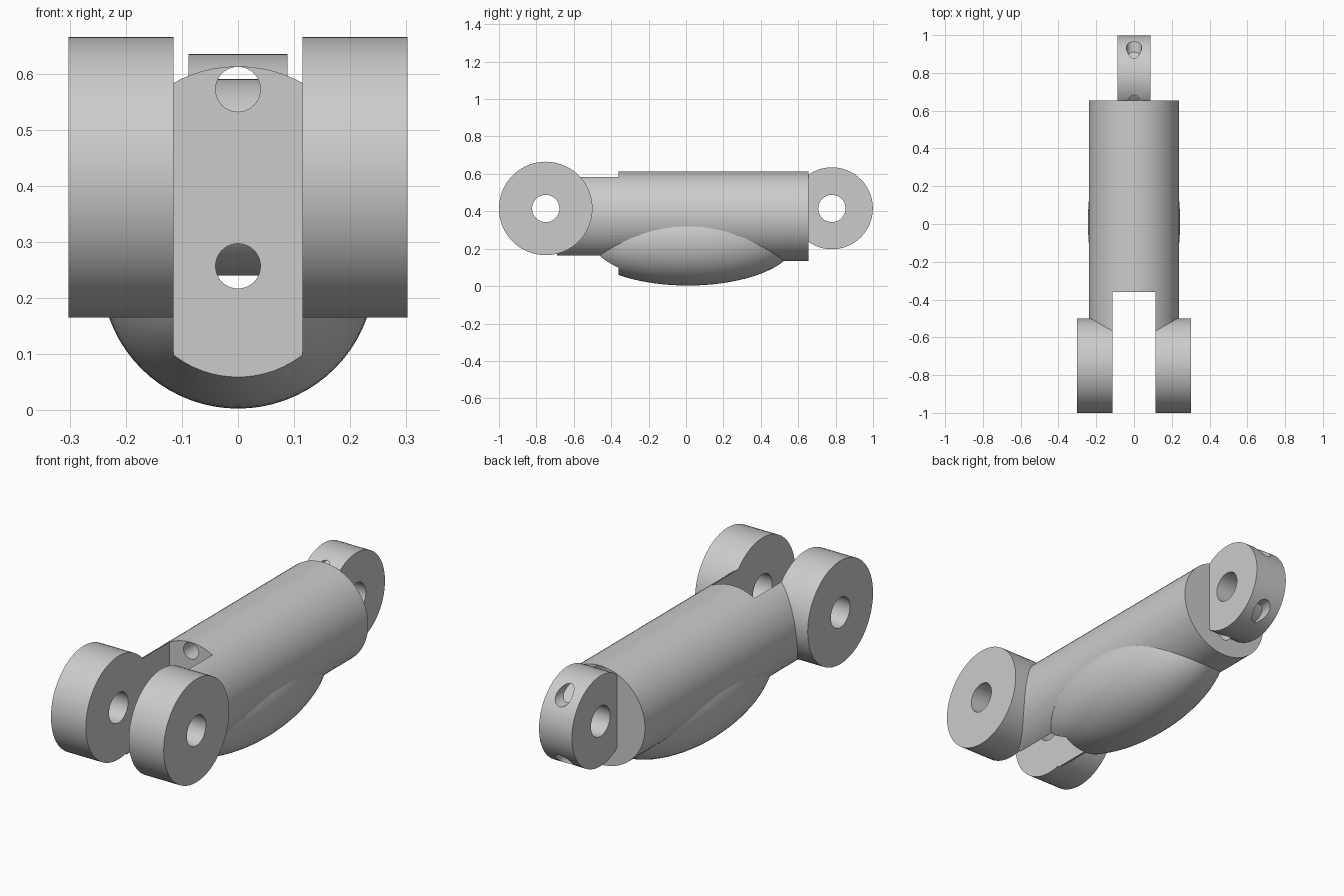
import bpy
import math

if "Cube" in bpy.data.objects:
    bpy.data.objects.remove(bpy.data.objects["Cube"], do_unlink=True)

grey = bpy.data.materials.new("plain grey")
grey.use_nodes = True
grey.diffuse_color = (0.6, 0.6, 0.6, 1)
grey.node_tree.nodes["Principled BSDF"].inputs["Base Color"].default_value = (0.6, 0.6, 0.6, 1)

AXLE_Z = 0.415      # height of both pivot axles
FRONT_Y, REAR_Y = -0.75, 0.78
BODY_Z, BODY_R = 0.374, 0.239
SLOT_HALF, SLOT_END = 0.115, -0.36


def cylinder(name, axis, radius, start, end, across, z, sides=72):
    """Cylinder along x or y; 'across' is its position on the other level axis."""
    mid = (start + end) / 2
    if axis == "X":
        place, turn = (mid, across, z), (0, math.pi / 2, 0)
    else:
        place, turn = (across, mid, z), (math.pi / 2, 0, 0)
    bpy.ops.mesh.primitive_cylinder_add(vertices=sides, radius=radius, depth=end - start,
                                        location=place, rotation=turn)
    obj = bpy.context.object
    obj.name = name
    obj.data.materials.append(grey)
    return obj


def combine(target, tool, operation):
    """Apply a boolean and remove the tool."""
    tool.hide_render = True
    mod = target.modifiers.new("combine", "BOOLEAN")
    mod.operation = operation
    mod.solver = "EXACT"
    mod.object = tool
    bpy.ops.object.select_all(action="DESELECT")
    bpy.context.view_layer.objects.active = target
    target.select_set(True)
    bpy.ops.object.modifier_apply(modifier=mod.name)
    bpy.data.objects.remove(tool, do_unlink=True)


def drill_axle(target, y):
    combine(target, cylinder("axle_cutter", "X", 0.073, -0.5, 0.5, y, AXLE_Z, 48), "DIFFERENCE")


def drill_long_holes(target):
    for z in (0.572, 0.257):
        combine(target, cylinder("long_cutter", "Y", 0.04, -0.9, 1.2, 0, z, 40), "DIFFERENCE")


def finish(obj):
    bpy.ops.object.select_all(action="DESELECT")
    bpy.context.view_layer.objects.active = obj
    obj.select_set(True)
    bpy.ops.object.shade_smooth_by_angle(angle=math.radians(25))


# Main barrel with the bulging belly merged in
body = cylinder("body", "Y", BODY_R, -0.69, 0.655, 0, BODY_Z)
bpy.ops.mesh.primitive_uv_sphere_add(segments=72, ring_count=40, radius=1,
                                     location=(0, 0.01, 0.247), rotation=(math.pi / 2, 0, 0))
belly = bpy.context.object
belly.name = "belly"
belly.scale = (0.244, 0.244, 0.58)
belly.data.materials.append(grey)
bpy.context.view_layer.update()
combine(body, belly, "UNION")

# Fork slot at the front
bpy.ops.mesh.primitive_cube_add(size=1, location=(0, SLOT_END - 0.5, 0.4))
slot = bpy.context.object
slot.name = "slot_cutter"
slot.scale = (2 * SLOT_HALF, 1, 2)
bpy.context.view_layer.update()
combine(body, slot, "DIFFERENCE")
drill_long_holes(body)
drill_axle(body, FRONT_Y)
drill_axle(body, REAR_Y)
finish(body)

# Pair of front pivot discs
for side, start, end in (("left", SLOT_HALF, 0.302), ("right", -0.302, -SLOT_HALF)):
    disc = cylinder("front_disc_" + side, "X", 0.25, start, end, FRONT_Y, AXLE_Z)
    drill_axle(disc, FRONT_Y)
    finish(disc)

# Rear pivot disc, whose solid core blocks part of the long holes
rear = cylinder("rear_disc", "X", 0.219, -0.088, 0.088, REAR_Y, AXLE_Z + 0.001)
drill_long_holes(rear)
combine(rear, cylinder("rear_core", "X", 0.175, -0.08, 0.08, REAR_Y, AXLE_Z), "UNION")
drill_axle(rear, REAR_Y)
finish(rear)
